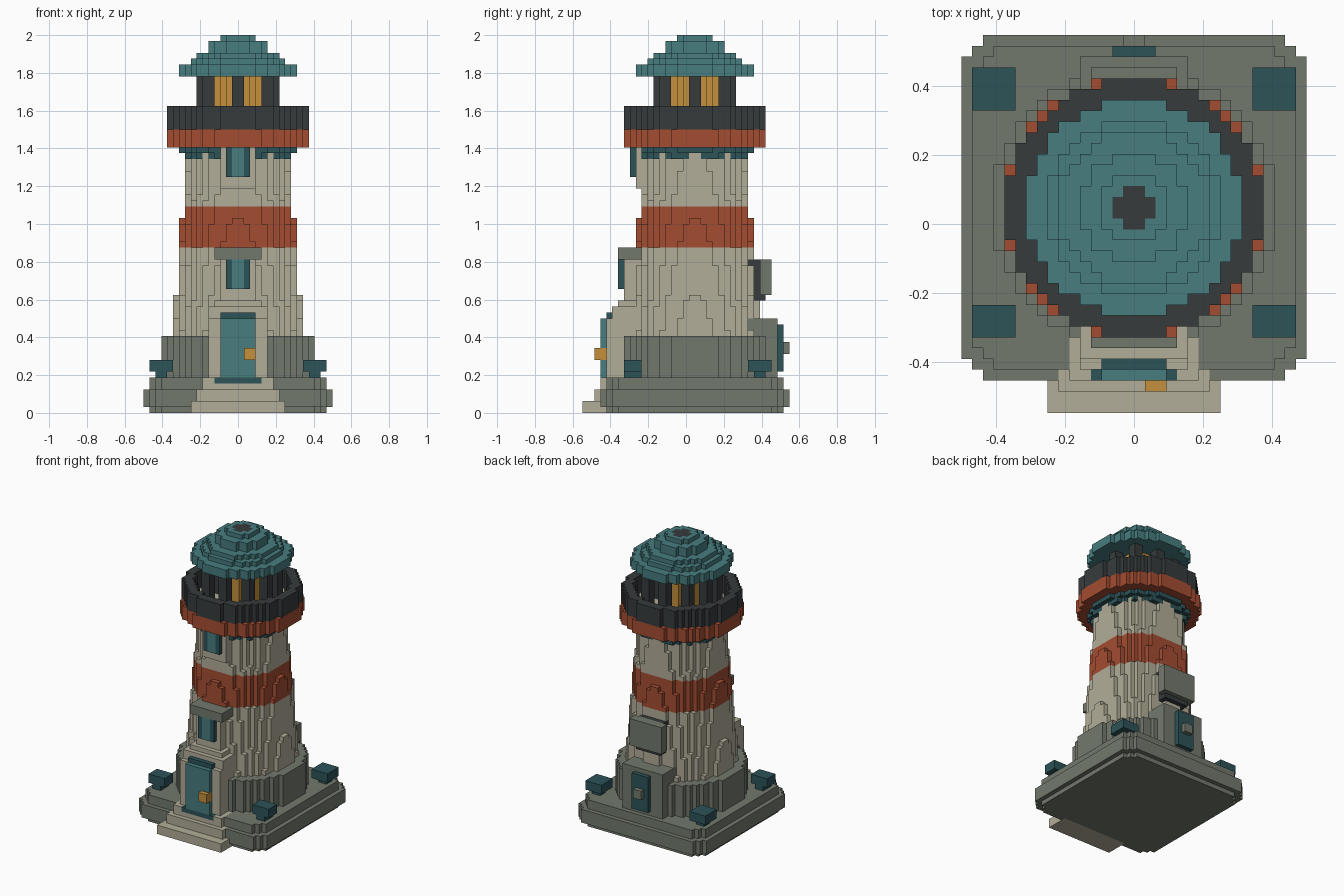
import bpy, bmesh, math

if "Cube" in bpy.data.objects:
    bpy.data.objects.remove(bpy.data.objects["Cube"])

U = 1 / 32                # block size
YC = 1.5 * U              # tower axis in y
cells = {}                # (x, y, z) block -> part name
part_colour = {}


def srgb(r, g, b):
    f = lambda c: c / 12.92 if c <= 0.04045 else ((c + 0.055) / 1.055) ** 2.4
    return tuple(f(v / 255) for v in (r, g, b)) + (1.0,)


COLOURS = {
    "stone_grey": srgb(114, 121, 109), "cream": srgb(178, 174, 153),
    "brick_red": srgb(164, 77, 50), "charcoal": srgb(54, 59, 60),
    "teal": srgb(71, 125, 127), "dark_teal": srgb(44, 83, 88),
    "gold": srgb(196, 144, 60),
}
mats = {}
for name, col in COLOURS.items():
    m = bpy.data.materials.new(name)
    m.use_nodes = True
    m.diffuse_color = col
    bsdf = m.node_tree.nodes["Principled BSDF"]
    bsdf.inputs["Base Color"].default_value = col
    bsdf.inputs["Roughness"].default_value = 0.9
    mats[name] = m


def fill(part, colour, z0, z1, test):
    """Claim every block of layers z0..z1 whose centre passes the test."""
    part_colour[part] = colour
    for z in range(z0, z1):
        for x in range(-20, 20):
            for y in range(-20, 20):
                if test(x + 0.5, y + 0.5, z + 0.5):
                    cells[x, y, z] = part


def box(part, colour, x, y, z):
    fill(part, colour, z[0], z[1],
         lambda a, b, c: x[0] < a < x[1] and y[0] < b < y[1])


def disc(part, colour, r, z0, z1, inner=0.0):
    fill(part, colour, z0, z1, lambda a, b, c: inner <= math.hypot(a, b) <= r)


def slab(part, colour, n, z0, z1):
    """Square slab with stepped corners."""
    fill(part, colour, z0, z1, lambda a, b, c:
         max(abs(a), abs(b)) < n and abs(a) + abs(b) <= 2 * n - 3)


# Plinth and drum
slab("plinth", "stone_grey", 15, 0, 6)
slab("plinth", "stone_grey", 16, 1, 4)
disc("base_drum", "stone_grey", 13, 6, 13)

# Tapered tower with red band
def taper(a, b, c):
    return math.hypot(a, b) <= 10.51 - (c - 20) / 13

fill("lower_tower", "cream", 13, 28, taper)
fill("red_band", "brick_red", 28, 35, taper)
fill("upper_tower", "cream", 35, 45, taper)

# Gallery: corbel, deck, floor and railing
disc("gallery_corbel", "dark_teal", 9.2, 43, 44, 8.6)
disc("gallery_corbel", "dark_teal", 10, 44, 45)
disc("gallery_deck", "brick_red", 12.25, 45, 48)
disc("gallery_floor", "cream", 9.9, 47, 48)
disc("gallery_railing", "charcoal", 12, 48, 52, 9.9)

# Lantern: lamp and eight posts
disc("lamp", "gold", 4.1, 48, 57)
for s in (-1, 1):
    box("lantern_posts", "charcoal", (-1, 1), sorted((5 * s, 7 * s)), (48, 57))
    box("lantern_posts", "charcoal", sorted((5 * s, 7 * s)), (-1, 1), (48, 57))
    for t in (-1, 1):
        box("lantern_posts", "charcoal", sorted((4 * s, 6 * s)),
            sorted((4 * t, 6 * t)), (48, 57))

# Stepped dome roof with dark cap
for r, z0, z1 in ((10, 57, 59), (8, 59, 60), (7, 60, 61), (5.1, 61, 63), (3, 63, 64)):
    disc("roof", "teal", r, z0, z1)
disc("roof_cap", "charcoal", 1.8, 63, 64)

# Front steps
box("front_steps", "cream", (-8, 8), (-19, -14), (0, 2))
box("front_steps", "cream", (-7, 7), (-17, -14), (2, 4))
box("front_steps", "cream", (-6, 6), (-16, -12), (4, 6))

# Front porch and door
box("porch", "cream", (-5, 5), (-15, -8), (6, 16))
box("porch", "cream", (-5, 5), (-14, -8), (16, 18))
box("porch", "cream", (-4, 4), (-13, -8), (18, 19))
box("door_frame", "dark_teal", (-3, 3), (-15, -13), (16, 17))
box("door_frame", "dark_teal", (-4, 4), (-16, -14), (5, 6))
box("front_door", "teal", (-3, 3), (-16, -14), (6, 16))
box("door_handle", "gold", (1, 3), (-17, -15), (9, 11))

# Lower front window with lintel
box("lower_window_surround", "cream", (-3, 3), (-12, -8), (19, 26))
box("lower_window_frame", "dark_teal", (-2, 2), (-13, -11), (21, 26))
box("lower_window_pane", "teal", (-1, 1), (-13, -11), (21, 26))
box("window_lintel", "stone_grey", (-4, 4), (-13, -8), (26, 28))

# Upper front window
box("upper_window_surround", "cream", (-3, 3), (-10, -7), (38, 45))
box("upper_window_frame", "dark_teal", (-2, 2), (-11, -9), (40, 45))
box("upper_window_pane", "teal", (-1, 1), (-11, -9), (40, 45))

# Corner lamps on short pedestals
for s in (-1, 1):
    for y0, y1, p0, p1 in ((-12, -9, -12, -9), (9, 13, 10, 12)):
        box("corner_blocks", "dark_teal", sorted((11 * s, 15 * s)), (y0, y1), (7, 9))
        box("corner_blocks", "dark_teal", sorted((12 * s, 14 * s)), (p0, p1), (6, 7))

# Rear door
box("rear_porch", "stone_grey", (-5, 5), (9, 14), (6, 16))
box("rear_door", "dark_teal", (-2, 2), (14, 15), (7, 15))
box("rear_door_handle", "stone_grey", (-1, 1), (15, 16), (10, 12))

# Rear service box
box("service_box_back", "charcoal", (-3, 3), (9, 12), (19, 26))
box("service_box", "stone_grey", (-4, 4), (11, 13), (20, 26))

# Turn each part's blocks into a mesh of its exposed faces
SIDES = {
    (1, 0, 0): ((1, 0, 0), (1, 1, 0), (1, 1, 1), (1, 0, 1)),
    (-1, 0, 0): ((0, 0, 0), (0, 0, 1), (0, 1, 1), (0, 1, 0)),
    (0, 1, 0): ((0, 1, 0), (0, 1, 1), (1, 1, 1), (1, 1, 0)),
    (0, -1, 0): ((0, 0, 0), (1, 0, 0), (1, 0, 1), (0, 0, 1)),
    (0, 0, 1): ((0, 0, 1), (1, 0, 1), (1, 1, 1), (0, 1, 1)),
    (0, 0, -1): ((0, 0, 0), (0, 1, 0), (1, 1, 0), (1, 0, 0)),
}
blocks = {}
for cell, part in cells.items():
    blocks.setdefault(part, []).append(cell)

for part, members in blocks.items():
    bm = bmesh.new()
    corner = {}
    for x, y, z in members:
        for (dx, dy, dz), quad in SIDES.items():
            if (x + dx, y + dy, z + dz) in cells:
                continue
            vs = []
            for qx, qy, qz in quad:
                k = (x + qx, y + qy, z + qz)
                if k not in corner:
                    corner[k] = bm.verts.new((k[0] * U, k[1] * U + YC, k[2] * U))
                vs.append(corner[k])
            bm.faces.new(vs)
    mesh = bpy.data.meshes.new(part)
    bm.to_mesh(mesh)
    bm.free()
    mesh.materials.append(mats[part_colour[part]])
    bpy.context.collection.objects.link(bpy.data.objects.new(part, mesh))
